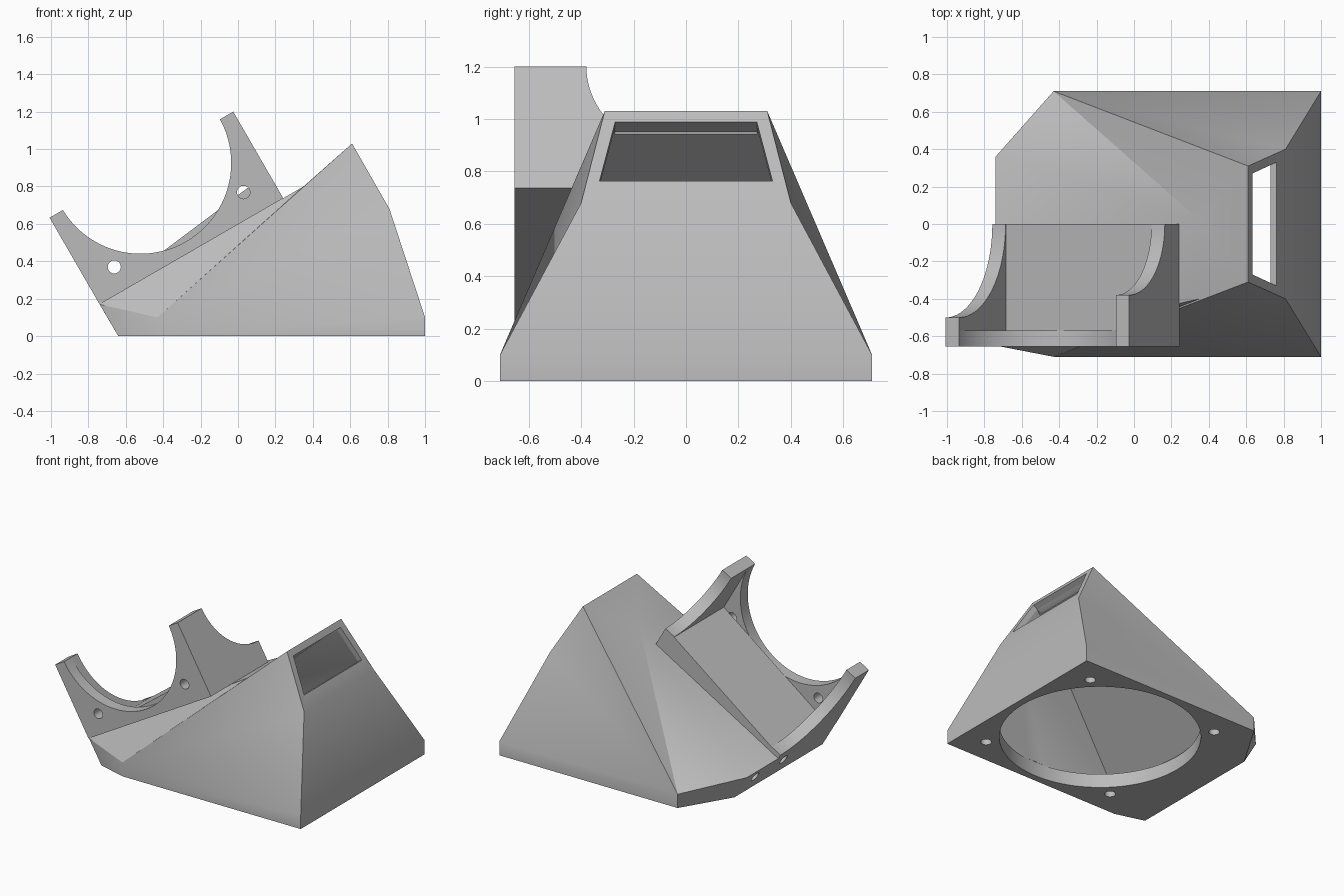
import bpy, bmesh, math
from mathutils import Vector, Matrix

if "Cube" in bpy.data.objects:
    bpy.data.objects.remove(bpy.data.objects["Cube"])

grey = bpy.data.materials.new("light_grey")
grey.diffuse_color = (0.5, 0.5, 0.5, 1)
grey.use_nodes = True
grey.node_tree.nodes["Principled BSDF"].inputs["Base Color"].default_value = grey.diffuse_color


def make(name, verts, faces):
    me = bpy.data.meshes.new(name)
    me.from_pydata([tuple(v) for v in verts], [], faces)
    bm = bmesh.new()
    bm.from_mesh(me)
    bmesh.ops.recalc_face_normals(bm, faces=bm.faces[:])
    bm.to_mesh(me)
    bm.free()
    ob = bpy.data.objects.new(name, me)
    bpy.context.collection.objects.link(ob)
    me.materials.append(grey)
    return ob


def prism(name, loop, offset):
    """Extrude a planar loop of points by a vector."""
    n = len(loop)
    verts = [Vector(p) for p in loop] + [Vector(p) + Vector(offset) for p in loop]
    faces = [list(range(n)), list(range(n, 2 * n))]
    faces += [(i, (i + 1) % n, n + (i + 1) % n, n + i) for i in range(n)]
    return make(name, verts, faces)


def rod(start, direction, length, radius, sides=24):
    """Cylinder cutter from a start point along a direction."""
    d = Vector(direction).normalized()
    q = d.to_track_quat('Z', 'Y')
    loop = [Vector(start) + q @ Vector((radius * math.cos(a), radius * math.sin(a), 0))
            for a in (2 * math.pi * i / sides for i in range(sides))]
    return prism("cutter", loop, d * length)


def cut(ob, cutters):
    for c in cutters:
        m = ob.modifiers.new("cut", 'BOOLEAN')
        m.operation, m.solver, m.object = 'DIFFERENCE', 'EXACT', c
        with bpy.context.temp_override(object=ob, active_object=ob):
            bpy.ops.object.modifier_apply(modifier=m.name)
        bpy.data.objects.remove(c)


def smooth(ob):
    bpy.ops.object.select_all(action='DESELECT')
    ob.select_set(True)
    bpy.context.view_layer.objects.active = ob
    bpy.ops.object.shade_smooth_by_angle(angle=math.radians(30))


# Duct shell: base outline, shoulder, sloped bracket seat, nozzle end
V = [(1, -.71, 0), (1, .71, 0), (-.43, .71, 0), (-.64, .36, 0), (-.64, -.65, 0), (-.43, -.71, 0),
     (1, -.71, .1), (1, .71, .1), (-.43, .71, .1), (-.74, .36, .17), (-.74, -.65, .17), (-.43, -.71, .1),
     (.35, .02, .8), (.35, -.4, .8), (.61, .31, 1.03), (.61, -.31, 1.03), (.81, .4, .68), (.81, -.4, .68)]
F = [(0, 1, 2, 3, 4, 5), (0, 1, 7, 6), (1, 2, 8, 7), (2, 3, 9, 8), (3, 4, 10, 9), (4, 5, 11), (4, 11, 10),
     (5, 0, 6, 11), (6, 7, 16, 17), (17, 16, 14, 15), (7, 8, 16), (8, 14, 16), (8, 12, 14), (8, 9, 12),
     (9, 10, 13, 12), (12, 13, 15, 14), (10, 11, 13), (11, 15, 13), (11, 17, 15), (11, 6, 17)]
duct = make("duct", V, F)

# Hollow inside of the duct
half = [(.96, .66, .1), (-.4, .66, .1), (.6, .27, .97), (.73, .33, .745)]
cavity = make("cutter", half + [(x, -y, z) for x, y, z in half],
              [(0, 1, 5, 4), (1, 2, 6, 5), (2, 3, 7, 6), (0, 3, 7, 4),
               (1, 2, 3), (0, 1, 3), (5, 6, 7), (4, 5, 7)])

# Nozzle slot, round inlet, base screw holes and end holes
out = Vector((.87, 0, .5))
slot = [Vector(p) - out * .08 for p in
        [(.635, .27, .99), (.635, -.27, .99), (.765, -.33, .765), (.765, .33, .765)]]
cutters = [cavity, prism("cutter", slot, out * .14), rod((.29, 0, -.05), (0, 0, 1), .155, .66, 96)]
cutters += [rod((.29 + .53 * i, .53 * j, -.05), (0, 0, 1), .13, .036) for i in (-1, 1) for j in (-1, 1)]
incline = Vector((math.cos(math.pi / 6), 0, .5))
cutters += [rod(Vector((-.705, y, .112)) - incline * .05, incline, .17, .036) for y in (.216, -.11)]
cut(duct, cutters)
smooth(duct)

# Motor bracket, laid out along (u) and square to (v) the inclined seat
W, H, T, R = 1.134, .535, .082, .485
Y0, Y1 = -.655, -.57


def seat(u, y, v):
    return Vector((-.74, y, .17)) + incline * u + Vector((-.5, 0, math.cos(math.pi / 6))) * v


# Front plate with half-round opening
arc = [(W / 2 + R * math.cos(a), H + .01 + R * math.sin(a))
       for a in (-math.pi * i / 48 for i in range(1, 48))]
profile = [(0, 0), (W, 0), (W, H), (W - T, H)] + arc + [(T, H), (0, H)]
plate = prism("bracket_plate", [seat(u, Y0, v) for u, v in profile], (0, Y1 - Y0, 0))
cut(plate, [rod(seat(u, Y0 - .05, .134), (0, 1, 0), .2, .035) for u in (.168, W - .168)])
smooth(plate)

# Ramped floor behind the plate
floor = prism("bracket_floor", [seat(T, Y1, 0), seat(W - T, Y1, 0), seat(W - T, Y1, .15), seat(T, Y1, .033)],
              (0, -Y1, 0))
smooth(floor)

# Side wings with a scooped rear edge
for name, u, r in (("left_wing", 0, .5), ("right_wing", W - T, .38)):
    scoop = [(-r * math.cos(a), H - r * math.sin(a)) for a in (math.pi / 2 * i / 24 for i in range(25))]
    loop = [(Y1, 0), (Y1, H)] + scoop + [(0, 0)]
    smooth(prism(name, [seat(u, y, v) for y, v in loop], incline * T))
